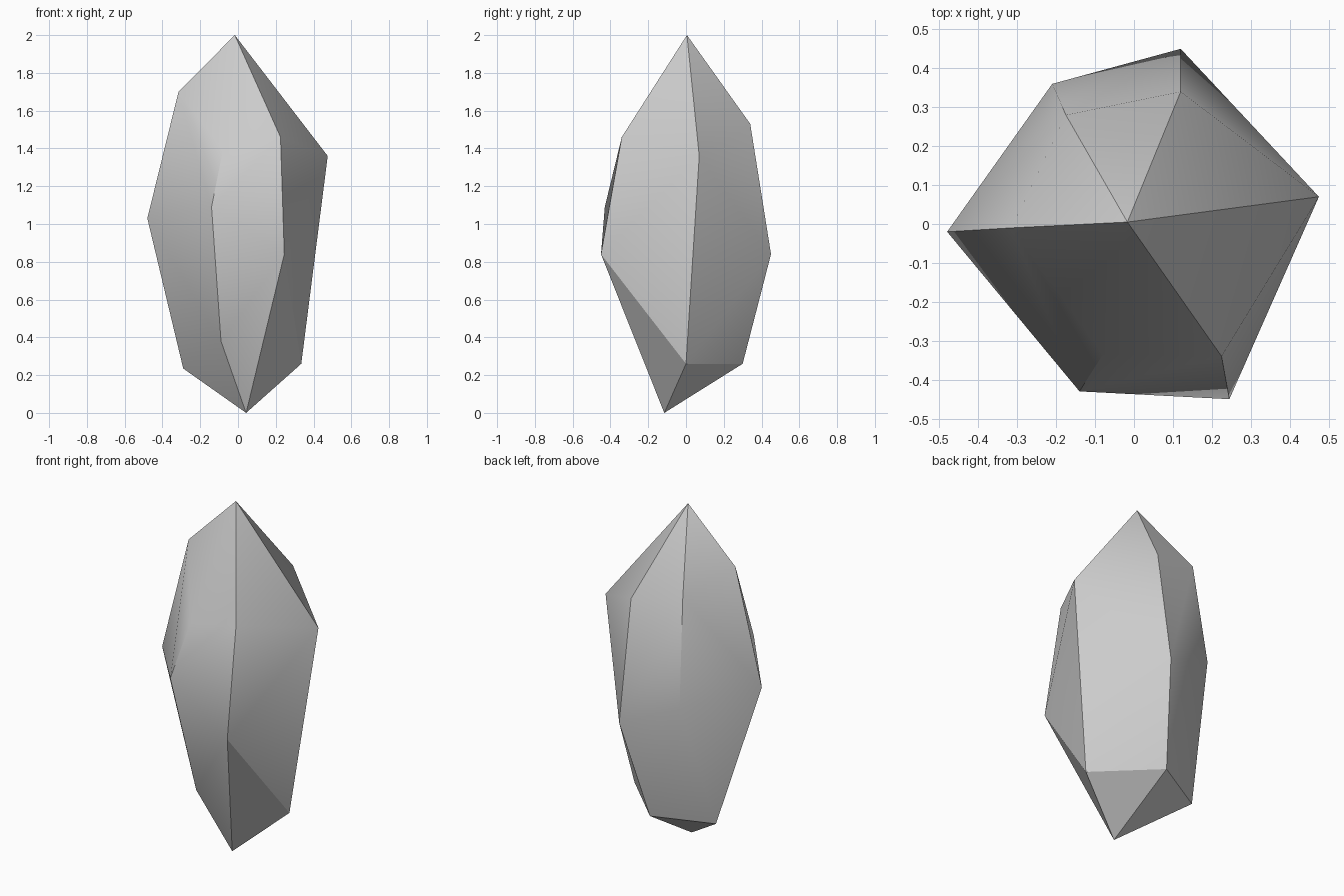
import bpy, bmesh, math

if "Cube" in bpy.data.objects:
    bpy.data.objects.remove(bpy.data.objects["Cube"])

# Crystal columns around the axis: shoulder, waist and foot points
columns = {
    "right":       [(0.475, 0.07, 1.36), (0.335, 0.0, 0.26)],
    "back_right":  [(0.12, 0.34, 1.53), (0.12, 0.45, 0.84), (0.025, 0.30, 0.26)],
    "back_left":   [(-0.175, 0.28, 1.59), (-0.21, 0.36, 0.98)],
    "left":        [(-0.315, -0.01, 1.70), (-0.48, -0.02, 1.03), (-0.29, 0.135, 0.235)],
    "front_left":  [(-0.08, -0.335, 1.39), (-0.14, -0.43, 1.09), (-0.09, -0.26, 0.38)],
    "front_right": [(0.225, -0.34, 1.46), (0.245, -0.45, 0.84)],
}
tips = [(-0.017, 0.005, 2.0), (0.043, -0.115, 0.0)]

# Wrap the points in a faceted convex shell
bm = bmesh.new()
for p in tips + [p for col in columns.values() for p in col]:
    bm.verts.new(p)
bmesh.ops.convex_hull(bm, input=bm.verts[:])
bmesh.ops.delete(bm, geom=[v for v in bm.verts if not v.link_faces], context='VERTS')
bmesh.ops.recalc_face_normals(bm, faces=bm.faces[:])

mesh = bpy.data.meshes.new("crystal")
bm.to_mesh(mesh)
bm.free()
crystal = bpy.data.objects.new("crystal", mesh)
bpy.context.collection.objects.link(crystal)

# Soft shoulders, crisp long ridges
bpy.context.view_layer.objects.active = crystal
crystal.select_set(True)
bpy.ops.object.shade_smooth_by_angle(angle=math.radians(30))
